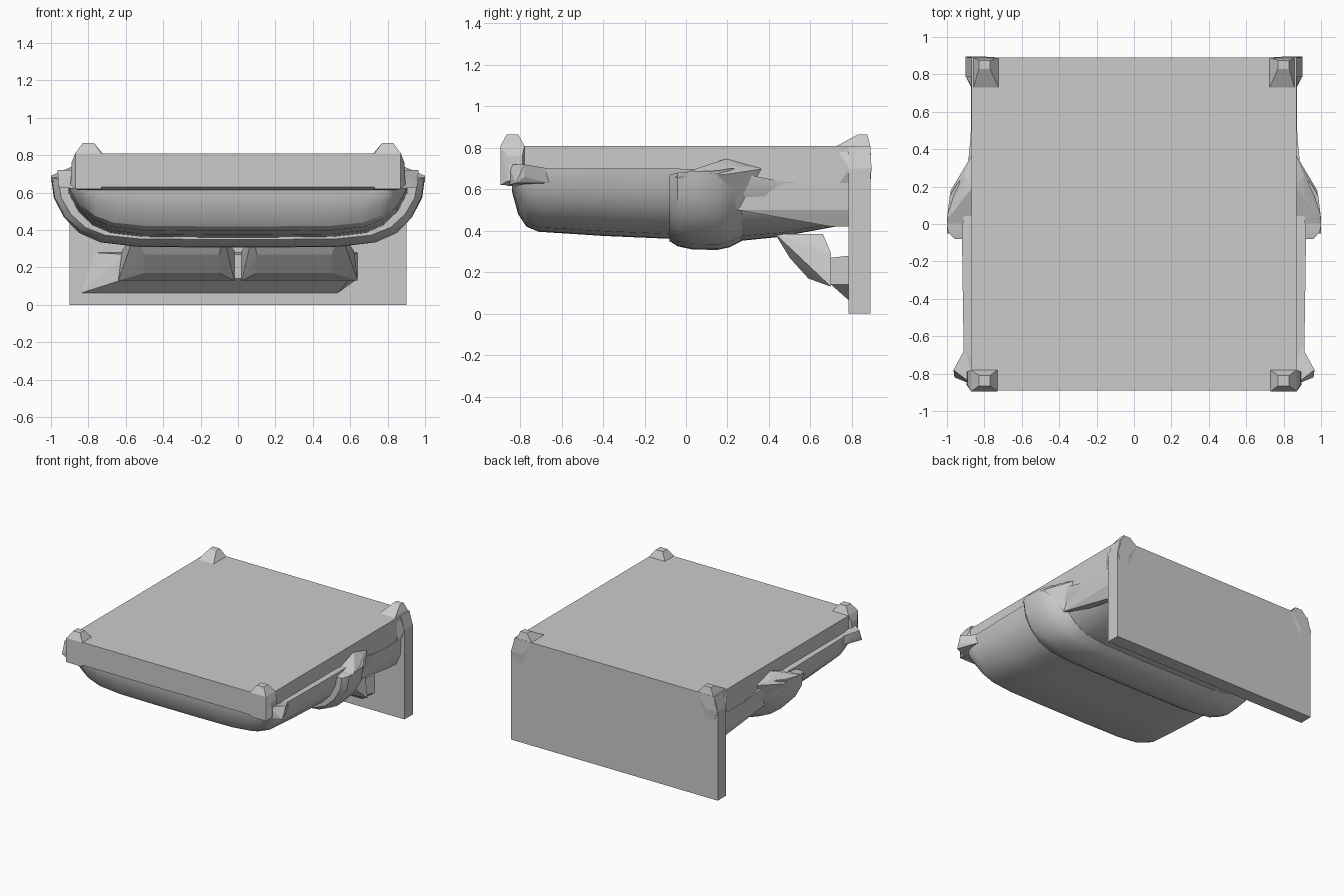
import bpy, bmesh


def finish(name, bm, smooth=False):
    bmesh.ops.recalc_face_normals(bm, faces=bm.faces)
    me = bpy.data.meshes.new(name)
    bm.to_mesh(me)
    bm.free()
    ob = bpy.data.objects.new(name, me)
    bpy.context.collection.objects.link(ob)
    if smooth:
        bpy.ops.object.select_all(action='DESELECT')
        ob.select_set(True)
        bpy.context.view_layer.objects.active = ob
        bpy.ops.object.shade_smooth_by_angle(angle=0.5)
    return ob


def rect(x0, x1, y0, y1, z):
    return [(x, y, z) for x in (x0, x1) for y in (y0, y1)]


def hull(name, pts, side=1):
    """Faceted solid around a few points; side=-1 mirrors it in x."""
    bm = bmesh.new()
    for x, y, z in pts:
        bm.verts.new((x * side, y, z))
    res = bmesh.ops.convex_hull(bm, input=bm.verts)
    loose = [v for v in bm.verts if not v.link_faces]
    bmesh.ops.delete(bm, geom=loose, context='VERTS')
    bmesh.ops.dissolve_limit(bm, angle_limit=0.01, verts=bm.verts, edges=bm.edges)
    return finish(name, bm)


# Rounded tub outline: (fraction of half width, fraction of depth)
TUB = [(1, 0), (0.985, 0.3), (0.93, 0.58), (0.85, 0.8), (0.74, 0.93), (0.55, 0.99), (0.2, 1)]


def loft(name, sections):
    """Skin tub outlines given as (y, half width, top z, bottom z)."""
    bm = bmesh.new()
    rings = []
    for y, w, zt, zb in sections:
        half = [(w * a, zt + (zb - zt) * b) for a, b in TUB]
        ring = half + [(-x, z) for x, z in reversed(half)]
        rings.append([bm.verts.new((x, y, z)) for x, z in ring])
    for a, b in zip(rings, rings[1:]):
        for i in range(len(a)):
            j = (i + 1) % len(a)
            bm.faces.new((a[i], a[j], b[j], b[i]))
    bm.faces.new(rings[0])
    bm.faces.new(rings[-1])
    return finish(name, bm, True)


# Flat top slab
hull("top_slab", rect(-0.87, 0.87, -0.89, 0.89, 0.81) + rect(-0.87, 0.87, -0.89, 0.89, 0.63)
     + rect(-0.86, 0.86, -0.86, 0.85, 0.615))

# Back plate down to the ground, narrowing at its top
hull("back_plate", rect(-0.9, 0.9, 0.785, 0.89, 0) + rect(-0.9, 0.9, 0.785, 0.89, 0.7)
     + rect(-0.87, 0.87, 0.785, 0.89, 0.81))

# Rounded belly under the slab
loft("belly", [(-0.84, 0.85, 0.64, 0.59), (-0.81, 0.88, 0.69, 0.48), (-0.77, 0.90, 0.70, 0.42),
               (-0.71, 0.91, 0.70, 0.395), (-0.4, 0.915, 0.70, 0.375), (-0.05, 0.92, 0.70, 0.36),
               (0.2, 0.90, 0.69, 0.345), (0.45, 0.875, 0.64, 0.37), (0.72, 0.86, 0.62, 0.42)])

# Raised band wrapping the belly, bulging at the sides
loft("belly_band", [(-0.08, 0.96, 0.67, 0.35), (-0.04, 0.995, 0.68, 0.325),
                    (0.03, 1.0, 0.685, 0.31), (0.15, 0.985, 0.69, 0.307),
                    (0.21, 0.95, 0.70, 0.32), (0.27, 0.90, 0.70, 0.35)])

for side, tag in ((1, "right"), (-1, "left")):
    # Front corner post with a small pyramid cap
    hull("front_post_" + tag, rect(0.73, 0.87, -0.895, -0.78, 0.62)
         + rect(0.73, 0.87, -0.895, -0.78, 0.81)
         + rect(0.79, 0.895, -0.86, -0.79, 0.64) + rect(0.79, 0.89, -0.86, -0.79, 0.76)
         + rect(0.77, 0.83, -0.865, -0.81, 0.865), side)
    # Pointed flare beside the front post
    hull("front_flare_" + tag, [(0.86, -0.86, 0.62), (0.86, -0.86, 0.72), (0.96, -0.82, 0.63),
                                (0.965, -0.78, 0.72), (0.96, -0.78, 0.66), (0.9, -0.66, 0.63),
                                (0.9, -0.66, 0.70), (0.85, -0.67, 0.68)], side)
    # Back corner post, sloping down onto the slab
    hull("back_post_" + tag, rect(0.72, 0.86, 0.72, 0.89, 0.805) + rect(0.8, 0.9, 0.79, 0.895, 0.7)
         + rect(0.8, 0.875, 0.74, 0.89, 0.63) + rect(0.77, 0.83, 0.83, 0.875, 0.865), side)
    # Peak above the side bulge
    hull("side_shoulder_" + tag, [(0.86, -0.06, 0.66), (1.0, -0.05, 0.66), (1.0, 0.02, 0.69),
                                  (0.98, 0.18, 0.67), (0.91, 0.26, 0.71), (0.86, 0.38, 0.70),
                                  (0.86, 0.2, 0.75), (0.91, 0.15, 0.73), (0.86, 0.26, 0.5)], side)
    # Side skirt joining belly, slab and plate
    hull("side_skirt_" + tag, rect(0.8, 0.872, 0.25, 0.8, 0.63) + rect(0.8, 0.865, 0.25, 0.8, 0.5)
         + rect(0.78, 0.83, 0.7, 0.8, 0.42), side)
    # Cushion-shaped bracket under the belly
    hull("under_bracket_" + tag, rect(0.08, 0.55, 0.43, 0.66, 0.385)
         + [(x, y, z) for x0, x1, y, z in ((0.10, 0.50, 0.50, 0.27), (0.10, 0.50, 0.59, 0.17),
                                           (0.02, 0.64, 0.70, 0.13), (0.02, 0.62, 0.70, 0.29))
            for x in (x0, x1)], side)

# Wedge between the brackets and the plate
hull("rear_wedge", [(-0.6, 0.70, 0.14), (0.6, 0.70, 0.14), (-0.6, 0.70, 0.27), (0.6, 0.70, 0.27),
                    (-0.85, 0.79, 0.06), (0.53, 0.79, 0.06), (0.64, 0.79, 0.14),
                    (0.64, 0.79, 0.28), (-0.77, 0.79, 0.28)])
